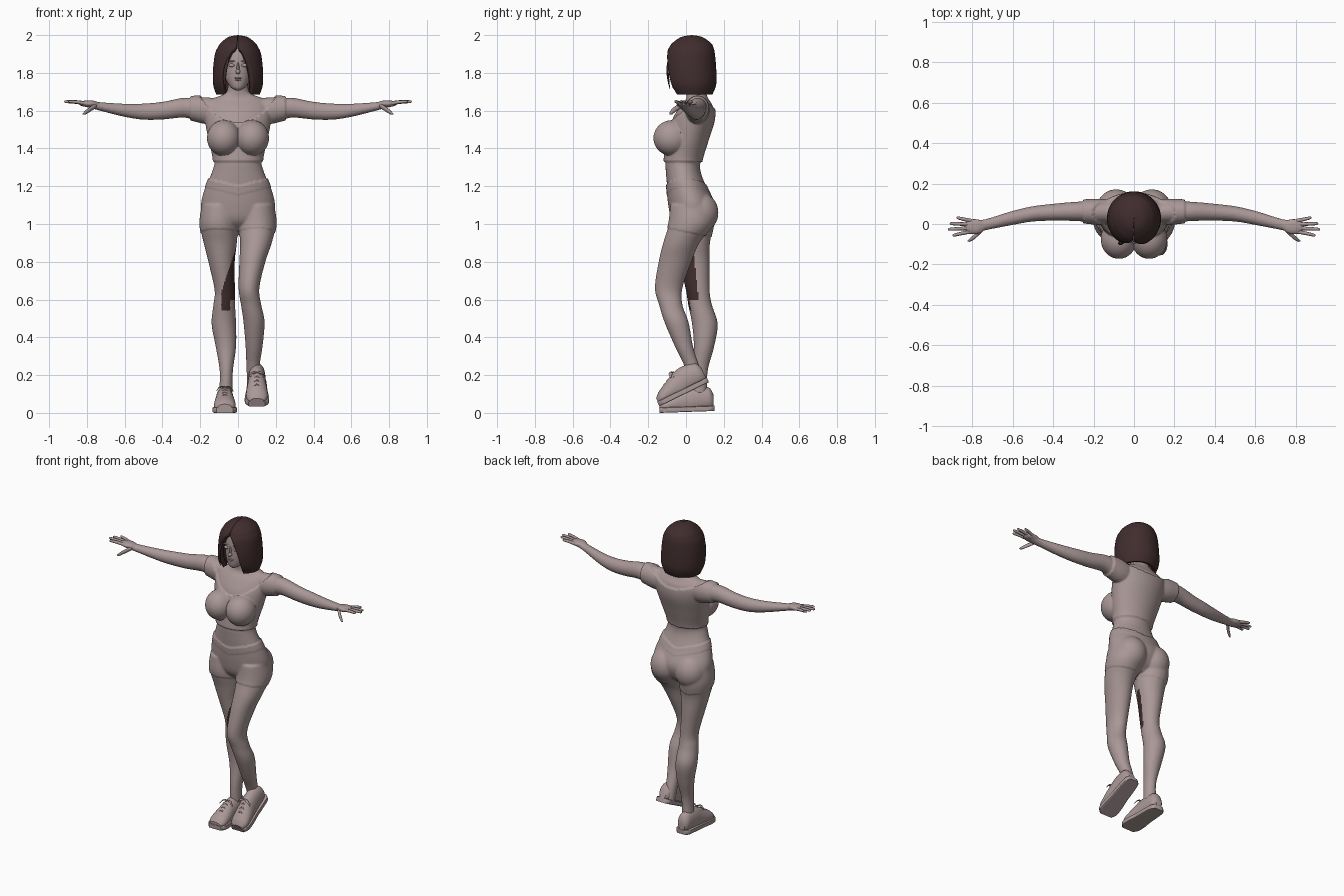
import bpy, bmesh, math
from mathutils import Matrix, Vector


def material(name, rgb):
    m = bpy.data.materials.new(name)
    m.diffuse_color = (*rgb, 1)
    return m


SKIN = material("mauve clay", (0.40, 0.315, 0.31))
HAIR = material("dark brown", (0.052, 0.026, 0.027))


def spline(rows, sub=6):
    """Smooth (Catmull-Rom) interpolation of section rows."""
    out = []
    for i in range(len(rows) - 1):
        p = [Vector(rows[max(0, min(len(rows) - 1, i + k))]) for k in (-1, 0, 1, 2)]
        for s in range(sub):
            t = s / sub
            out.append(0.5 * (2 * p[1] + (p[2] - p[0]) * t
                              + (2 * p[0] - 5 * p[1] + 4 * p[2] - p[3]) * t * t
                              + (3 * p[1] - p[0] - 3 * p[2] + p[3]) * t ** 3))
    return out + [Vector(rows[-1])]


def loft(bm, rows, axis, n=32, zlim=(-9, 9), sub=6):
    """Closed loft of ellipses; row = (x, y, z, half size a, half size b)."""
    rings = []
    for x, y, z, a, b in spline(rows, sub):
        ring = []
        for j in range(n):
            u, v = a * math.cos(math.tau * j / n), b * math.sin(math.tau * j / n)
            o = {'x': (0, u, v), 'y': (u, 0, v), 'z': (u, v, 0)}[axis]
            ring.append(bm.verts.new((x + o[0], y + o[1],
                                      max(zlim[0], min(zlim[1], z + o[2])))))
        rings.append(ring)
    for r, q in zip(rings, rings[1:]):
        for j in range(n):
            k = (j + 1) % n
            bm.faces.new((r[j], r[k], q[k], q[j]))
    bm.faces.new(rings[0])
    bm.faces.new(rings[-1])


def ball(bm, c, r):
    bmesh.ops.create_uvsphere(bm, u_segments=28, v_segments=16, radius=1,
                              matrix=Matrix.Translation(c) @ Matrix.Diagonal((*r, 1)))


def finish(name, bm, mat, angle=60, recalc=True):
    if recalc:
        bmesh.ops.recalc_face_normals(bm, faces=bm.faces)
    me = bpy.data.meshes.new(name)
    bm.to_mesh(me)
    bm.free()
    me.materials.append(mat)
    for p in me.polygons:
        p.use_smooth = True
    me.set_sharp_from_angle(angle=math.radians(angle))
    ob = bpy.data.objects.new(name, me)
    bpy.context.collection.objects.link(ob)
    return ob


# ---- body: overlapping lofts fused by voxel remesh ----
bm = bmesh.new()
torso = [(0.97, .03, .05, .05), (1.02, .03, .165, .10), (1.1, .03, .192, .12),
         (1.2, .003, .168, .103), (1.28, -.015, .136, .092), (1.34, -.015, .124, .094),
         (1.45, .01, .147, .102), (1.55, .035, .166, .108), (1.62, .055, .17, .088),
         (1.66, .06, .14, .06), (1.69, .055, .07, .052), (1.72, .05, .055, .05),
         (1.8, .04, .052, .05)]
loft(bm, [(0, y, z, a, b) for z, y, a, b in torso], 'z', 48)
arm = [(.08, .055, 1.60, .05, .06), (.17, .06, 1.605, .055, .066), (.25, .062, 1.613, .05, .056),
       (.3, .062, 1.615, .047, .052), (.4, .058, 1.6, .042, .047), (.5, .05, 1.595, .038, .043),
       (.6, .03, 1.602, .035, .035), (.74, -.005, 1.624, .028, .022), (.8, -.015, 1.636, .036, .017)]
for s in (-1, 1):
    loft(bm, [(s * x, y, z, a, b) for x, y, z, a, b in arm], 'x')
    ball(bm, (s * .79, -.013, 1.637), (.055, .04, .018))       # palm
    ball(bm, (s * .075, -.075, 1.455), (.08, .088, .085))      # bust
    ball(bm, (s * .088, .07, 1.06), (.095, .098, .105))        # buttock
bent_leg = [(.1, .03, 1.1, .088, .11), (.102, .025, 1.0, .099, .116), (.095, -.025, .9, .084, .096),
            (.076, -.058, .8, .069, .087), (.058, -.092, .66, .055, .073), (.07, -.08, .57, .054, .062),
            (.085, -.05, .48, .056, .064), (.085, -.01, .35, .045, .048), (.08, .03, .25, .036, .04),
            (.085, .06, .15, .037, .04)]
straight_leg = [(-.1, .03, 1.1, .088, .11), (-.102, .03, 1.0, .099, .115), (-.094, .035, .9, .088, .092),
                (-.087, .045, .8, .07, .08), (-.07, .062, .65, .054, .063), (-.073, .075, .57, .058, .063),
                (-.075, .1, .47, .065, .068), (-.064, .095, .35, .054, .054), (-.062, .072, .22, .035, .043),
                (-.065, .07, .1, .036, .042)]
loft(bm, bent_leg, 'z')
loft(bm, straight_leg, 'z')
body = finish("body", bm, SKIN)
rm = body.modifiers.new("fuse", 'REMESH')
rm.mode, rm.voxel_size, rm.use_smooth_shade = 'VOXEL', 0.007, True
sm = body.modifiers.new("soften", 'SMOOTH')
sm.factor, sm.iterations = 0.5, 6
dg = bpy.context.evaluated_depsgraph_get()
mesh = bpy.data.meshes.new_from_object(body.evaluated_get(dg))
body.modifiers.clear()
body.data = mesh
mesh.materials.clear()
mesh.materials.append(SKIN)
mesh.materials.append(HAIR)

# clothes stand off the body: crop top with scoop neck and sleeves, shorts with waistband
moves = []
for v in mesh.vertices:
    x, y, z = v.co
    neck = 1.535 + 3.3 * x * x if y < .05 else 1.61 + 1.5 * x * x
    d = 0
    if z > 1.33 and z < neck and abs(x) < .25:
        d = .010
    elif .96 - .2 * y < z < 1.20 + .25 * abs(x):
        d = .004 if z < 1.155 + .25 * abs(x) else .006
    moves.append(v.normal * d)
for v, m in zip(mesh.vertices, moves):
    v.co += m
# dark patch on the straight leg
for p in mesh.polygons:
    x, y, z = p.center
    p.use_smooth = True
    edge = -.088 + .33 * max(0, z - .64)
    inner = -.042 if z < .60 else -.005
    p.material_index = int(.54 < z < .87 and edge < x < inner and y > -.05 and p.normal.y < 0)

# ---- fingers ----
for s, side in ((-1, "right"), (1, "left")):
    bm = bmesh.new()
    for y0, tx, ty in ((.016, .878, .03), (-.002, .911, .002), (-.02, .92, -.026), (-.037, .898, -.055)):
        loft(bm, [(s * .80, y0, 1.637, .009, .010), (s * (.4 + tx / 2), (y0 + ty) / 2, 1.645, .009, .009),
                  (s * (tx - .008), ty, 1.648, .007, .007), (s * tx, ty, 1.648, .001, .001)], 'x', 12, sub=4)
    loft(bm, [(s * .75, -.025, 1.628, .014, .013), (s * .785, -.06, 1.606, .012, .013),
              (s * .81, -.078, 1.589, .009, .010), (s * .823, -.085, 1.582, .001, .001)], 'x', 12, sub=4)
    finish(side + "_fingers", bm, SKIN)

# ---- head and face ----
bm = bmesh.new()
loft(bm, [(0, -.04, 1.708, .012, .018), (0, -.026, 1.725, .04, .046), (0, -.004, 1.77, .066, .075),
          (0, .008, 1.82, .077, .088), (0, .015, 1.88, .083, .093), (0, .02, 1.93, .075, .085),
          (0, .02, 1.965, .04, .05)], 'z', 40)
ball(bm, (0, -.082, 1.806), (.012, .017, .013))     # nose tip
ball(bm, (0, -.078, 1.828), (.007, .012, .028))     # nose bridge
for s in (-1, 1):
    ball(bm, (s * .033, -.071, 1.84), (.018, .010, .009))      # eye
    ball(bm, (s * .034, -.073, 1.862), (.022, .007, .004))     # brow
ball(bm, (0, -.074, 1.772), (.022, .009, .005))
ball(bm, (0, -.072, 1.763), (.018, .010, .006))
finish("head", bm, SKIN, 80)

# ---- bob hair: open shell parted at the front ----
hair = [(2.0, .03, .002, .002, .0, .0), (1.99, .03, .05, .055, .002, .0), (1.96, .03, .09, .1, .005, .0),
        (1.935, .028, .107, .117, .012, .004), (1.9, .025, .122, .128, .045, .03),
        (1.82, .025, .132, .135, .078, .062), (1.74, .03, .132, .13, .085, .075),
        (1.685, .035, .115, .105, .078, .072)]
bm = bmesh.new()
rings, N = [], 64
for z, cy, rx, ry, xl, xr in spline(hair):
    t0 = math.asin(max(-.9, min(.9, xr / rx)))
    t1 = math.tau - math.asin(max(-.9, min(.9, xl / rx)))
    ring = []
    for j in range(N + 1):
        t = t0 + (t1 - t0) * j / N
        ring.append(bm.verts.new((rx * math.sin(t), cy - ry * math.cos(t), z)))
    rings.append(ring)
for r, q in zip(rings, rings[1:]):
    for j in range(N):
        bm.faces.new((r[j], q[j], q[j + 1], r[j + 1]))
ob = finish("bob_hair", bm, HAIR, 60, False)
so = ob.modifiers.new("thickness", 'SOLIDIFY')
so.thickness, so.offset = .03, -1
bm = bmesh.new()
loft(bm, [(-.05, -.088, 1.88, .006, .006), (-.066, -.098, 1.82, .009, .006), (-.072, -.093, 1.76, .007, .005),
          (-.066, -.085, 1.715, .001, .001)], 'z', 12)
finish("loose_lock", bm, HAIR)

# ---- shoes: flat one, and one with the heel raised ----
upper = [(.148, .055, .022, .035), (.125, .065, .040, .06), (.06, .065, .046, .072), (0, .055, .049, .072),
         (-.06, .045, .056, .052), (-.11, .035, .055, .036), (-.138, .03, .036, .016)]


def shoe(name, x, y, z, tilt, yaw):
    place = (Matrix.Translation((x, y - .14, z)) @ Matrix.Rotation(tilt, 4, 'X')
             @ Matrix.Rotation(yaw, 4, 'Z') @ Matrix.Translation((0, .14, 0)))
    parts = [bmesh.new() for _ in range(3)]
    loft(parts[0], [(0, py, pz, a, b) for py, pz, a, b in upper], 'y', 32, (.015, 9))
    loft(parts[1], [(0, py * 1.02, .014, a + .008, .06) for py, pz, a, b in upper], 'y', 32, (0, .028))
    for i in range(4):                                   # crossing laces
        py, pz = .005 - .024 * i, .127 - .012 * i
        for s in (-1, 1):
            loft(parts[2], [(-.034, py + s * .009, pz - .022, .004, .004), (0, py, pz + .002, .004, .004),
                            (.034, py - s * .009, pz - .022, .004, .004)], 'x', 8)
    for s in (-1, 1):                                    # bow loops
        loft(parts[2], [(0, .0, .132, .003, .003), (s * .025, -.012, .134, .009, .004),
                        (s * .045, -.02, .112, .004, .003)], 'x', 8)
    for bmp, part in zip(parts, ("upper", "sole", "laces")):
        bmesh.ops.transform(bmp, matrix=place, verts=bmp.verts)
        finish(name + "_" + part, bmp, SKIN, 45)


shoe("right_shoe", -.07, 0, 0, math.radians(2), 0)
shoe("left_shoe", .1, .0, .035, math.radians(26), 0)
